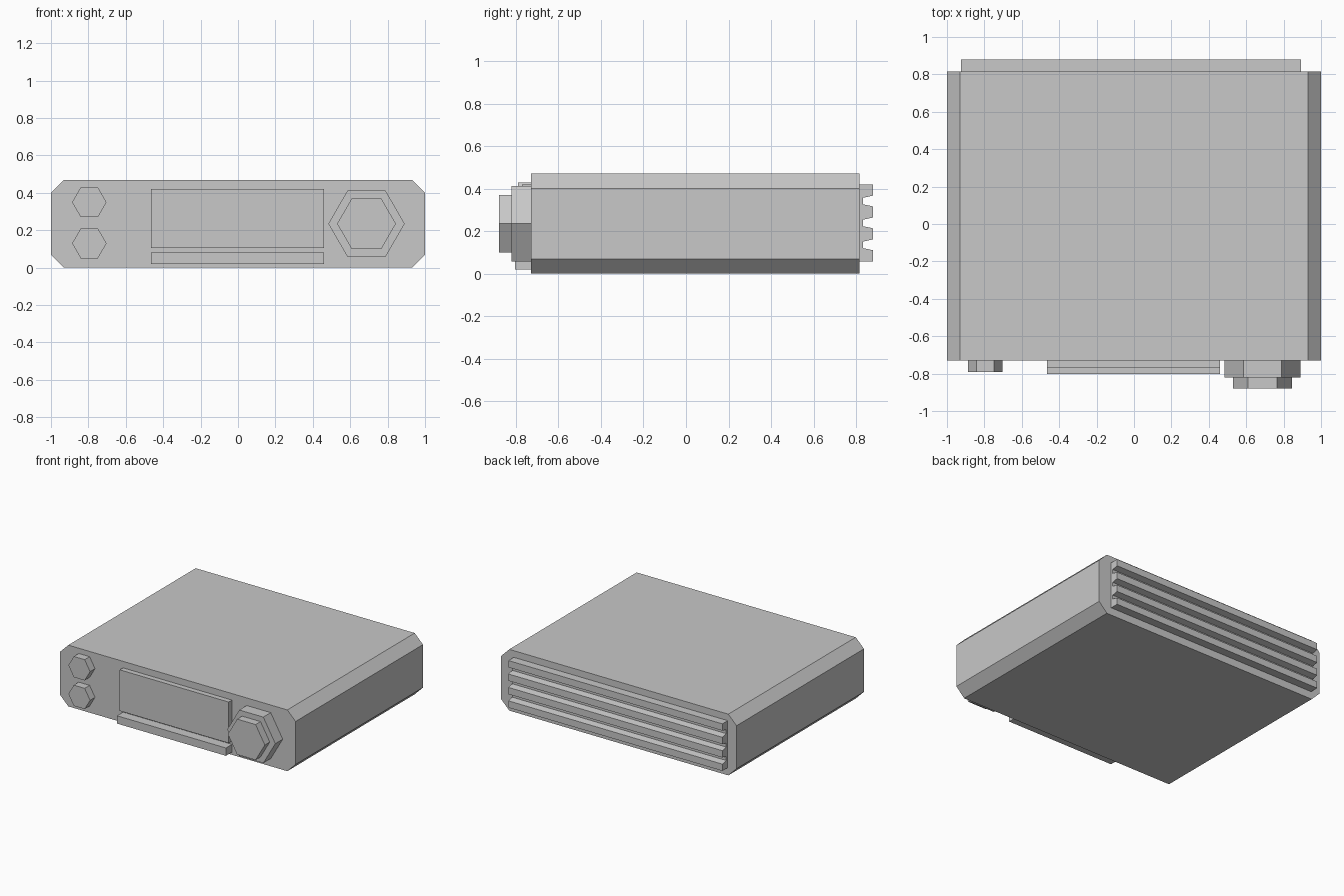
import bpy, bmesh
from math import cos, sin, pi
from mathutils import Vector

cube = bpy.data.objects.get("Cube")
if cube:
    bpy.data.objects.remove(cube)

GREY = (0.58, 0.58, 0.58, 1)
grey = bpy.data.materials.new("light_grey")
grey.use_nodes = True
grey.diffuse_color = GREY
grey.node_tree.nodes["Principled BSDF"].inputs["Base Color"].default_value = GREY


def prism(name, outline, sweep):
    """Extrude a closed 3D outline along a vector into a solid."""
    bm = bmesh.new()
    face = bm.faces.new([bm.verts.new(p) for p in outline])
    cap = bmesh.ops.extrude_face_region(bm, geom=[face])
    # keep the starting face as the far cap of the solid
    verts = [g for g in cap["geom"] if isinstance(g, bmesh.types.BMVert)]
    bmesh.ops.translate(bm, verts=verts, vec=Vector(sweep))
    if not face.is_valid:
        bmesh.ops.holes_fill(bm, edges=bm.edges)
    bmesh.ops.recalc_face_normals(bm, faces=bm.faces)
    mesh = bpy.data.meshes.new(name)
    bm.to_mesh(mesh)
    bm.free()
    mesh.materials.append(grey)
    obj = bpy.data.objects.new(name, mesh)
    bpy.context.collection.objects.link(obj)
    return obj


def box(name, x0, x1, y0, y1, z0, z1):
    ring = [(x0, y0, z0), (x1, y0, z0), (x1, y0, z1), (x0, y0, z1)]
    return prism(name, ring, (0, y1 - y0, 0))


def hexagon(name, x, z, radius, y0, y1):
    ring = [(x + radius * cos(i * pi / 3), y0, z + radius * sin(i * pi / 3))
            for i in range(6)]
    return prism(name, ring, (0, y1 - y0, 0))


FRONT, BACK, TOP, CUT = -0.73, 0.815, 0.47, 0.07

# Case with bevelled long edges
right = [(1 - CUT, 0), (1, CUT), (1, TOP - CUT), (1 - CUT, TOP)]
section = right + [(-x, z) for x, z in reversed(right)]
prism("case", [(x, FRONT, z) for x, z in section], (0, BACK - FRONT, 0))

# Heat sink: tapered ribs on a thin backing
TIP, ROOT = 0.88, 0.833
profile = [(BACK, 0.058)]
for i in range(4):
    z = 0.058 + i * 0.103
    profile += [(TIP, z), (TIP, z + 0.052)]
    if i < 3:
        profile += [(ROOT, z + 0.062), (ROOT, z + 0.093)]
profile.append((BACK, 0.419))
prism("heat_sink", [(-0.925, y, z) for y, z in profile], (1.817, 0, 0))

# Front panel parts
box("display", -0.465, 0.46, -0.77, FRONT, 0.105, 0.42)
box("lower_bar", -0.465, 0.46, -0.803, FRONT, 0.02, 0.08)
for name, z in (("upper_button", 0.35), ("lower_button", 0.13)):
    hexagon(name, -0.795, z, 0.092, -0.79, FRONT)
hexagon("knob_base", 0.687, 0.235, 0.204, -0.82, FRONT)
hexagon("knob_cap", 0.687, 0.235, 0.157, -0.88, -0.82)
